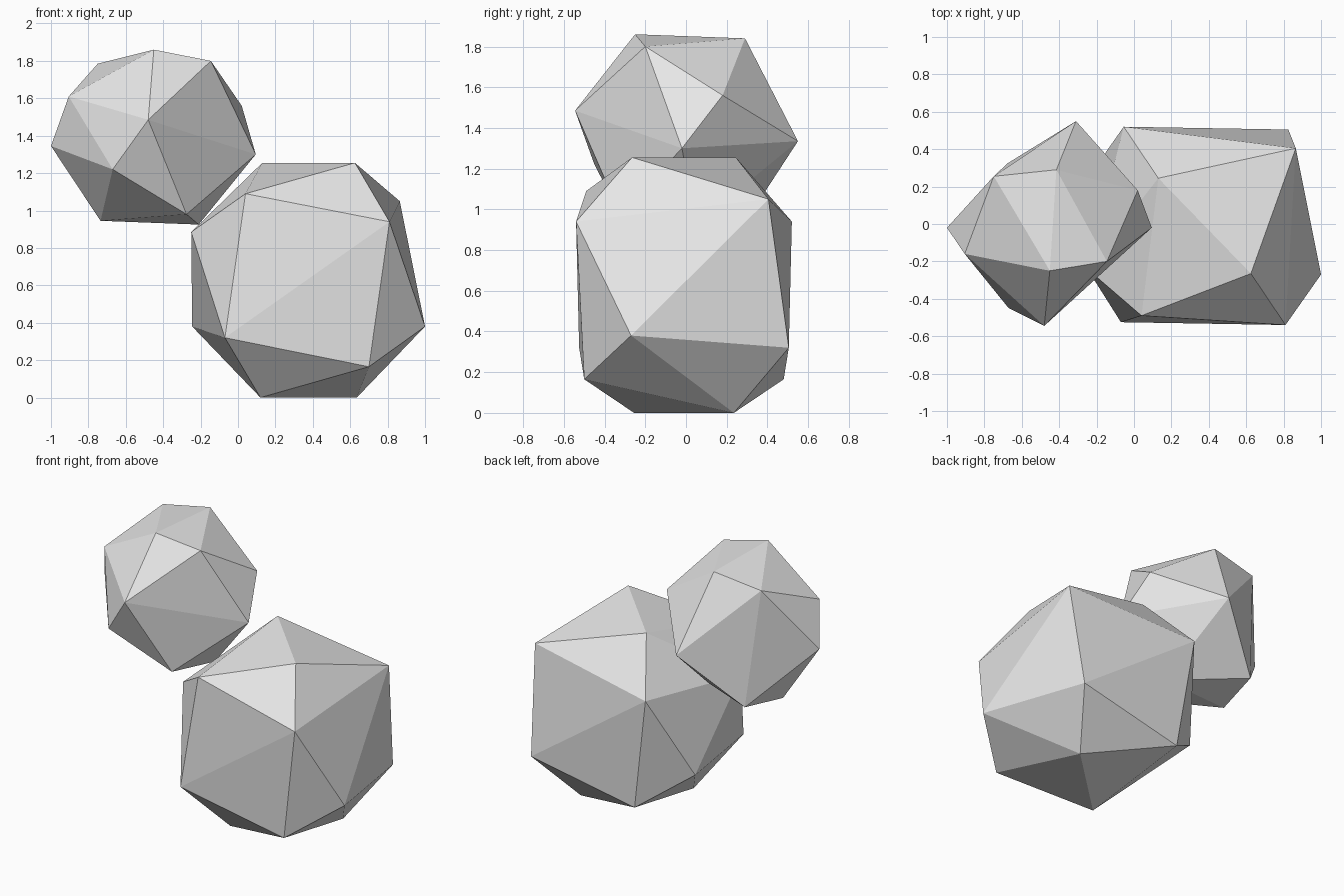
import bpy
import bmesh
from mathutils import Vector

# Remove the default cube only
default_cube = bpy.data.objects.get("Cube")
if default_cube:
    bpy.data.objects.remove(default_cube, do_unlink=True)

# One plain stone colour
stone = bpy.data.materials.new("pale grey stone")
stone.use_nodes = True
grey = (0.8, 0.8, 0.8, 1.0)
stone.diffuse_color = grey
for node in stone.node_tree.nodes:
    if node.type == 'BSDF_PRINCIPLED':
        node.inputs["Base Color"].default_value = grey


def half_turn(points, axis_x, axis_y):
    """Copy points half a turn around an upright axis."""
    return [(2 * axis_x - x, 2 * axis_y - y, z) for x, y, z in points]


def faceted_boulder(name, corners):
    """Wrap a flat-faced convex boulder around its corner points."""
    bm = bmesh.new()
    for corner in corners:
        bm.verts.new(Vector(corner))
    bmesh.ops.convex_hull(bm, input=list(bm.verts), use_existing_faces=False)
    loose = [vert for vert in bm.verts if not vert.link_faces]
    bmesh.ops.delete(bm, geom=loose, context='VERTS')
    bmesh.ops.recalc_face_normals(bm, faces=list(bm.faces))
    for face in bm.faces:
        face.smooth = False
    mesh = bpy.data.meshes.new(name)
    bm.to_mesh(mesh)
    bm.free()
    mesh.materials.append(stone)
    boulder = bpy.data.objects.new(name, mesh)
    bpy.context.scene.collection.objects.link(boulder)
    return boulder


# Large lower boulder: paired corners plus three odd ones
paired = [
    (0.13, 0.245, 1.255),
    (0.81, -0.54, 0.94),
    (1.0, -0.27, 0.38),
    (0.7, -0.5, 0.165),
    (-0.07, -0.525, 0.32),
    (0.635, 0.235, 0),
]
odd = [
    (0.04, -0.49, 1.09),
    (0.865, 0.405, 1.05),
    (-0.25, -0.24, 0.885),
]
faceted_boulder("large_lower_boulder",
                paired + half_turn(paired, 0.3775, -0.01) + odd)

# Small upper boulder: crown, girdle and underside corners
crown = [
    (-0.45, -0.25, 1.86),
    (-0.145, -0.2, 1.8),
    (-0.415, 0.29, 1.84),
    (-0.75, 0.255, 1.785),
    (-0.905, -0.16, 1.61),
]
girdle = [
    (0.02, 0.18, 1.56),
    (0.095, -0.02, 1.3),
    (-0.31, 0.55, 1.335),
    (-1.0, -0.02, 1.345),
    (-0.48, -0.545, 1.485),
    (-0.67, -0.45, 1.22),
]
underside = [
    (-0.675, 0.325, 0.99),
    (-0.735, -0.005, 0.945),
    (-0.275, -0.325, 0.98),
    (-0.21, 0.05, 0.925),
]
faceted_boulder("small_upper_boulder", crown + girdle + underside)
